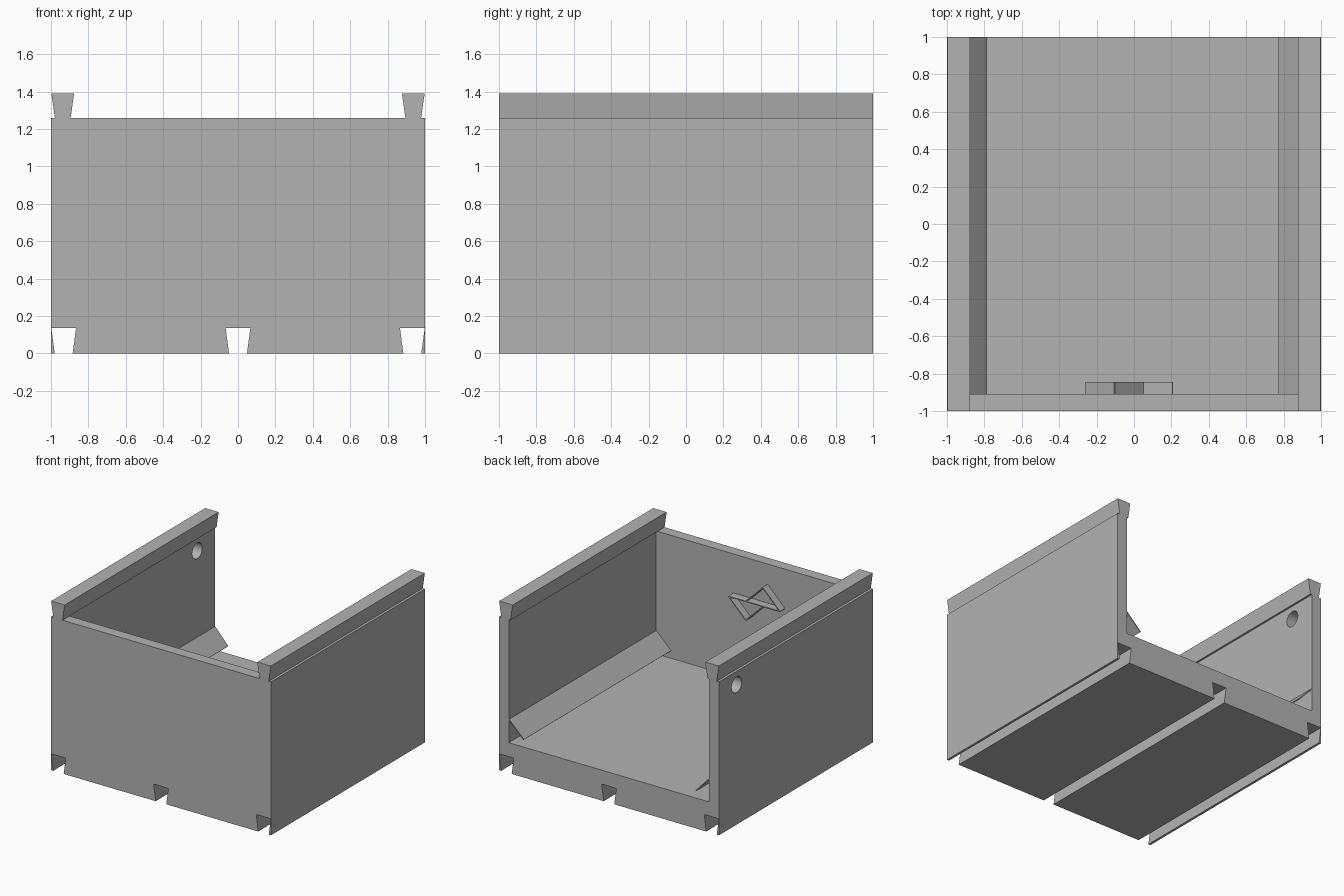
import bpy
import math
from mathutils import Vector

cube = bpy.data.objects.get("Cube")
if cube:
    bpy.data.objects.remove(cube, do_unlink=True)

# Single plain grey material
GREY = (0.45, 0.45, 0.45, 1.0)
grey = bpy.data.materials.new("light_grey")
grey.use_nodes = True
grey.diffuse_color = GREY
grey.node_tree.nodes["Principled BSDF"].inputs["Base Color"].default_value = GREY

# Shared dimensions
INNER = 0.91
FLOOR_TOP = 0.25
WALL_TOP = 1.26
RAIL_TOP = 1.39


def extrude(name, profile, y0=-1.0, y1=1.0):
    """Extrude a counter-clockwise (x, z) outline along y."""
    n = len(profile)
    verts = [(x, y, z) for y in (y0, y1) for x, z in profile]
    faces = [tuple(range(n)), tuple(reversed(range(n, 2 * n)))]
    faces += [(i, i + n, (i + 1) % n + n, (i + 1) % n) for i in range(n)]
    mesh = bpy.data.meshes.new(name)
    mesh.from_pydata(verts, [], faces)
    mesh.materials.append(grey)
    obj = bpy.data.objects.new(name, mesh)
    bpy.context.collection.objects.link(obj)
    return obj


def rect(x0, x1, z0, z1):
    return [(x0, z0), (x1, z0), (x1, z1), (x0, z1)]


def strip(name, a, b, y0, y1, thick=0.008):
    """Thin flat strip between two (x, z) points, thickened to both sides."""
    a, b = Vector(a), Vector(b)
    d = (b - a).normalized() * thick / 2
    side = Vector((-d.y, d.x))
    return extrude(name, [tuple(p) for p in (a - side, b - side, b + side, a + side)], y0, y1)


def slot(centre):
    """Dovetail groove outline, running left to right along the underside."""
    return [(centre - 0.048, 0), (centre - 0.066, 0.135),
            (centre + 0.066, 0.135), (centre + 0.048, 0)]


# Floor slab with three dovetail grooves
outline = [(-1, 0)]
for c in (-0.932, 0, 0.932):
    outline += slot(c)
outline += [(1, 0), (1, FLOOR_TOP), (-1, FLOOR_TOP)]
extrude("floor", outline)

# Front panel between the side walls
extrude("front_panel", rect(-INNER, INNER, FLOOR_TOP, WALL_TOP), -1, -INNER)

# Side walls, dovetail rails and sloping inner ledges
walls = {}
for side, s in (("left", 1), ("right", -1)):
    x0, x1 = sorted((s * INNER, s))
    walls[side] = extrude(side + "_wall", rect(x0, x1, FLOOR_TOP, WALL_TOP))
    c = s * 0.937
    extrude(side + "_rail", [(c - 0.042, WALL_TOP), (c + 0.042, WALL_TOP),
                             (c + 0.061, RAIL_TOP), (c - 0.061, RAIL_TOP)])
    reach = 0.775 if s > 0 else 0.79
    ends = sorted([(s * INNER, 0.44), (s * reach, 0.31)])
    strip(side + "_ledge", ends[0], ends[1], -INNER, 1)

# Round hole through the right wall
bpy.ops.mesh.primitive_cylinder_add(vertices=32, radius=0.065, depth=0.4,
                                    location=(-0.95, 0.77, 1.15),
                                    rotation=(0, math.pi / 2, 0))
cutter = bpy.context.object
cutter.name = "hole_cutter"
cutter.hide_render = True
wall = walls["right"]
mod = wall.modifiers.new("hole", "BOOLEAN")
mod.operation = "DIFFERENCE"
mod.solver = "EXACT"
mod.object = cutter
bpy.context.view_layer.objects.active = wall
bpy.ops.object.modifier_apply(modifier=mod.name)
bpy.data.objects.remove(cutter, do_unlink=True)

# Small bracket inside the front panel: a bar with a peak above and below
MID = 0.935
HALF = 0.155
y0, y1 = -INNER, -0.845
strip("bracket_bar", (-0.26, MID), (0.205, MID), y0, y1)
for label, c, up in (("upper", -0.105, 1), ("lower", 0.05, -1)):
    tip = (c, MID + up * HALF)
    strip("bracket_" + label + "_a", (c - HALF, MID), tip, y0, y1)
    strip("bracket_" + label + "_b", tip, (c + HALF, MID), y0, y1)
